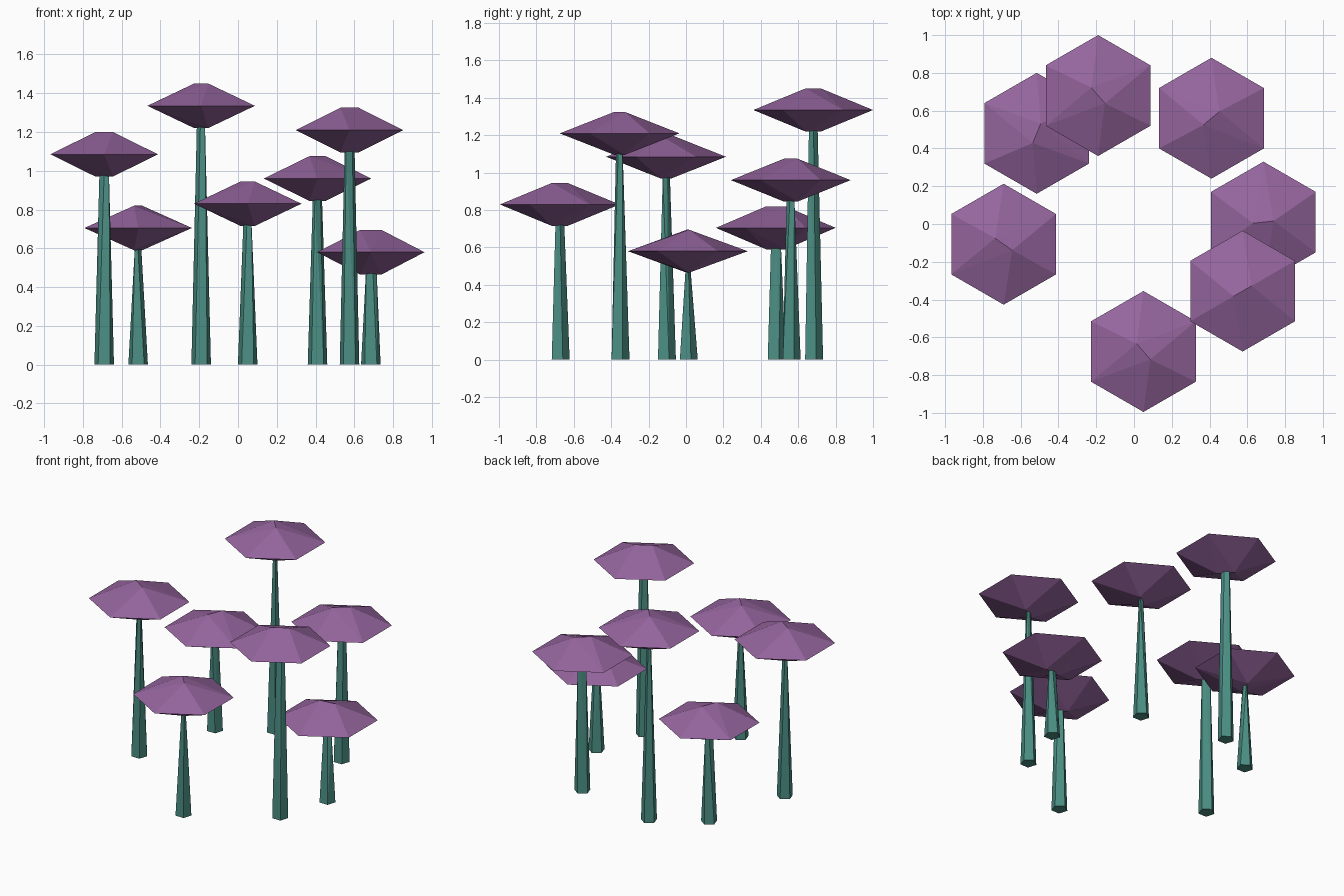
import bpy, bmesh
from math import sin, cos, pi, radians

if "Cube" in bpy.data.objects:
    bpy.data.objects.remove(bpy.data.objects["Cube"])


def material(name, color):
    m = bpy.data.materials.new(name)
    m.diffuse_color = color
    m.use_nodes = True
    m.node_tree.nodes["Principled BSDF"].inputs["Base Color"].default_value = m.diffuse_color
    return m


CAP = material("purple_cap", (0.30, 0.13, 0.34, 1))
STEM = material("teal_stem", (0.07, 0.27, 0.23, 1))


def hull(name, points, loc, mat):
    """Flat-faced convex solid around a few points."""
    bm = bmesh.new()
    for p in points:
        bm.verts.new(p)
    bmesh.ops.convex_hull(bm, input=bm.verts[:])
    bmesh.ops.dissolve_limit(bm, angle_limit=radians(0.5),
                             verts=bm.verts[:], edges=bm.edges[:])
    bmesh.ops.recalc_face_normals(bm, faces=bm.faces[:])
    me = bpy.data.meshes.new(name)
    bm.to_mesh(me)
    bm.free()
    me.materials.append(mat)
    ob = bpy.data.objects.new(name, me)
    ob.location = loc
    bpy.context.collection.objects.link(ob)


def ring(n, rx, ry, z, turn=0.0, start=0.0):
    """Regular ring, stretched, then turned about z."""
    pts = []
    for i in range(n):
        a = start + 2 * pi * i / n
        x, y = rx * cos(a), ry * sin(a)
        pts.append((x * cos(turn) - y * sin(turn),
                    x * sin(turn) + y * cos(turn), z))
    return pts


CAP_R, CAP_H, RIDGE = 0.32, 0.115, 0.055

# x, y, rim height, ridge direction in degrees
mushrooms = [
    (-0.19, 0.68, 1.335, -49),
    (-0.515, 0.48, 0.705, 68),
    (0.41, 0.56, 0.96, 40),
    (0.685, 0.01, 0.58, 6),
    (0.575, -0.355, 1.21, 30),
    (0.05, -0.675, 0.83, -49),
    (-0.69, -0.107, 1.085, -35),
]

for i, (x, y, rim, deg) in enumerate(mushrooms, 1):
    t = radians(deg)
    # Cap: hexagonal rim with a short ridge above and below
    cap = ring(6, CAP_R, CAP_R, 0, start=pi / 2)
    for z in (CAP_H, -CAP_H):
        cap += ring(2, RIDGE, RIDGE, z, turn=t)
    hull(f"cap_{i}", cap, (x, y, rim), CAP)
    # Stem: five-sided, tapering into the cap
    stem = ring(5, 0.053, 0.053, 0, start=pi / 2)
    stem += ring(5, 0.03, 0.014, rim - CAP_H + 0.02, turn=t)
    hull(f"stem_{i}", stem, (x, y, 0), STEM)
